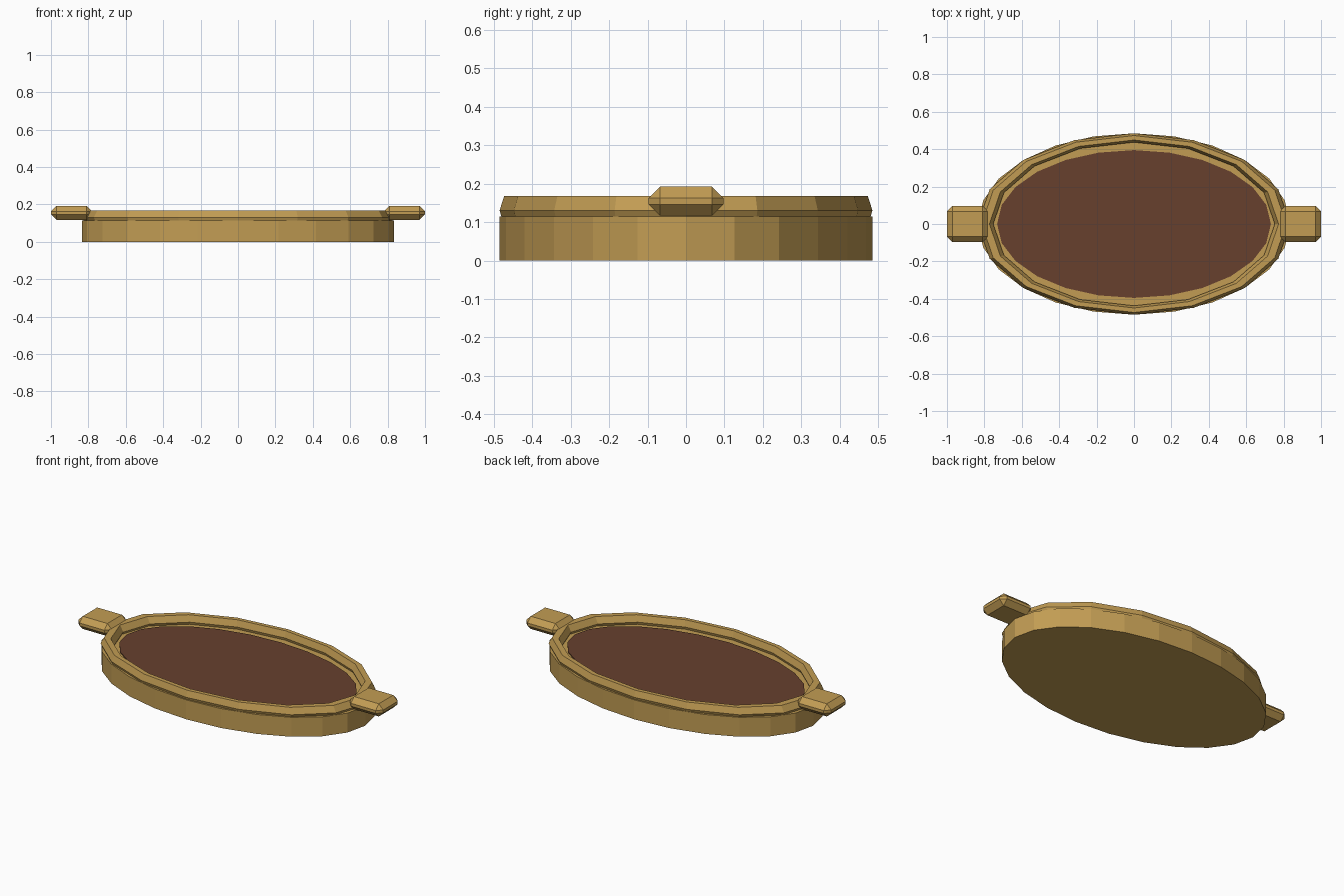
import bpy, bmesh, math

if "Cube" in bpy.data.objects:
    bpy.data.objects.remove(bpy.data.objects["Cube"])


def material(name, rgb):
    m = bpy.data.materials.new(name)
    m.diffuse_color = (*rgb, 1)
    m.use_nodes = True
    m.node_tree.nodes["Principled BSDF"].inputs["Base Color"].default_value = m.diffuse_color
    return m


brass = material("brass", (0.54, 0.335, 0.088))
brown = material("brown_inlay", (0.135, 0.051, 0.027))


def finish(name, bm, mat):
    bmesh.ops.recalc_face_normals(bm, faces=bm.faces[:])
    me = bpy.data.meshes.new(name)
    bm.to_mesh(me)
    bm.free()
    me.materials.append(mat)
    ob = bpy.data.objects.new(name, me)
    bpy.context.collection.objects.link(ob)
    return ob


def oval_disc(name, rx, ry, z0, z1, sides, mat):
    bm = bmesh.new()
    bmesh.ops.create_cone(bm, cap_ends=True, segments=sides, radius1=1, radius2=1, depth=1)
    for v in bm.verts:
        v.co = (rx * v.co.x, ry * v.co.y, z1 if v.co.z > 0 else z0)
    return finish(name, bm, mat)


def oval_ring(name, r, minor_r, minor_z, z, stretch, sides, mat):
    bm = bmesh.new()
    rings = []
    for i in range(sides):
        a = math.tau * i / sides
        ring = []
        for j in range(6):
            b = math.tau * j / 6
            d = r + minor_r * math.cos(b)
            ring.append(bm.verts.new((stretch * d * math.cos(a), d * math.sin(a),
                                      z + minor_z * math.sin(b))))
        rings.append(ring)
    for i in range(sides):
        p, q = rings[i], rings[(i + 1) % sides]
        for j in range(6):
            k = (j + 1) % 6
            bm.faces.new((p[j], q[j], q[k], p[k]))
    return finish(name, bm, mat)


# Tray body, dark inlay and raised hexagonal-section rim
oval_disc("tray_body", 0.835, 0.485, 0, 0.115, 24, brass)
oval_disc("inlay", 0.732, 0.395, 0.112, 0.121, 24, brown)
oval_ring("rim", 0.461, 0.024, 0.043, 0.13, 1.722, 16, brass)

# Chamfered handles at both ends
for side, label in ((1, "right"), (-1, "left")):
    bm = bmesh.new()
    bmesh.ops.create_cube(bm, size=1)
    for v in bm.verts:
        v.co = (v.co.x * 0.22 + side * 0.89, v.co.y * 0.194, v.co.z * 0.075 + 0.1545)
    bmesh.ops.bevel(bm, geom=bm.edges[:], offset=0.029, offset_type='OFFSET',
                    segments=1, profile=0.5, affect='EDGES')
    finish(label + "_handle", bm, brass)
